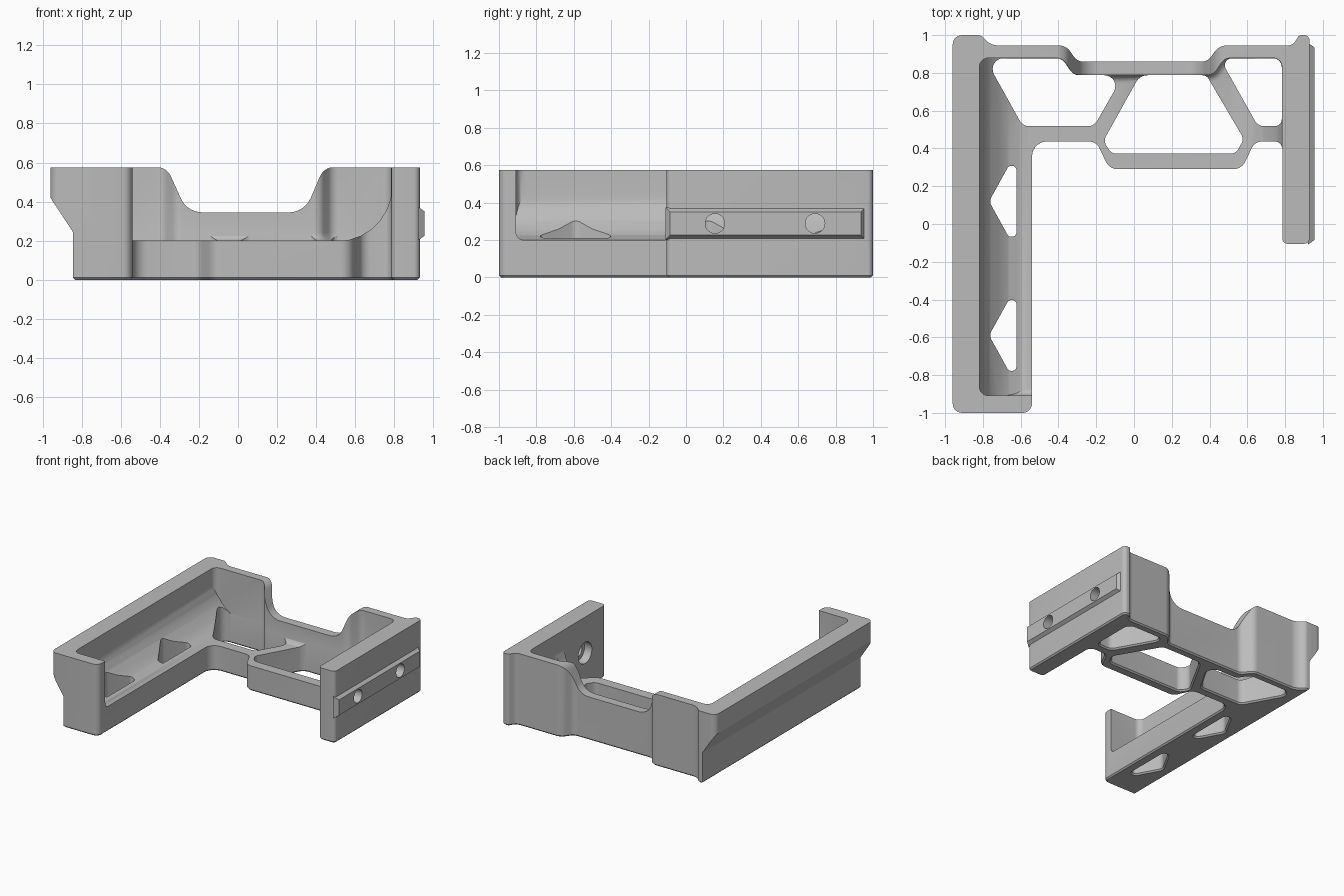
import bpy, bmesh, math
from mathutils import Vector

old = bpy.data.objects.get("Cube")
if old:
    bpy.data.objects.remove(old, do_unlink=True)

grey = bpy.data.materials.new("plain_grey")
grey.use_nodes = True
GREY = (0.5, 0.5, 0.5, 1)
grey.diffuse_color = GREY
grey.node_tree.nodes["Principled BSDF"].inputs["Base Color"].default_value = GREY


def rounded(corners, steps=7):
    """Polygon whose (u, v, radius) corners are turned into arcs."""
    out = []
    for i, (u, v, r) in enumerate(corners):
        p = Vector((u, v))
        a = (Vector(corners[i - 1][:2]) - p).normalized()
        b = (Vector(corners[(i + 1) % len(corners)][:2]) - p).normalized()
        if r == 0:
            out.append(p)
            continue
        half = a.angle(b) / 2
        centre = p + (a + b).normalized() * (r / math.sin(half))
        start = p + a * (r / math.tan(half)) - centre
        end = p + b * (r / math.tan(half)) - centre
        sweep = math.pi - 2 * half
        for k in range(steps + 1):
            t = k / steps
            out.append(centre + (start * math.sin((1 - t) * sweep)
                                 + end * math.sin(t * sweep)) / math.sin(sweep))
    return out


def outward(points):
    """Mitred outward direction at each polygon point."""
    n = len(points)
    area = sum(points[i - 1].cross(points[i]) for i in range(n))
    sign = 1 if area > 0 else -1
    normals = []
    for i in range(n):
        d = (points[(i + 1) % n] - points[i]).normalized()
        normals.append(Vector((d.y, -d.x)) * sign)
    return [(normals[i - 1] + normals[i]) / (1 + normals[i - 1].dot(normals[i]))
            for i in range(n)]


def prism(name, corners, layers, axis="z"):
    """Loft a rounded polygon through (position, outward offset) layers."""
    points = rounded(corners)
    push = outward(points)
    n = len(points)
    bm = bmesh.new()
    rings = []
    for w, offset in layers:
        moved = [p + q * offset for p, q in zip(points, push)]
        rings.append([bm.verts.new((p.x, p.y, w) if axis == "z" else (p.x, w, p.y))
                      for p in moved])
    bm.faces.new(rings[0])
    bm.faces.new(rings[-1][::-1])
    for low, high in zip(rings, rings[1:]):
        for i in range(n):
            j = (i + 1) % n
            bm.faces.new((low[i], high[i], high[j], low[j]))
    bmesh.ops.recalc_face_normals(bm, faces=bm.faces)
    mesh = bpy.data.meshes.new(name)
    bm.to_mesh(mesh)
    bm.free()
    mesh.materials.append(grey)
    obj = bpy.data.objects.new(name, mesh)
    bpy.context.collection.objects.link(obj)
    return obj


def volume(mesh):
    bm = bmesh.new()
    bm.from_mesh(mesh)
    result = bm.calc_volume()
    bm.free()
    return result


def combine(target, tool, operation="DIFFERENCE"):
    """Apply a boolean, keeping the first solver result that removes a sane amount."""
    before = volume(target.data)
    mod = target.modifiers.new("cut", "BOOLEAN")
    mod.operation, mod.object = operation, tool
    result = None
    for solver in ("MANIFOLD", "EXACT"):
        mod.solver = solver
        bpy.context.view_layer.update()
        graph = bpy.context.evaluated_depsgraph_get()
        mesh = bpy.data.meshes.new_from_object(target.evaluated_get(graph))
        if 0.2 * before < volume(mesh) < before * 0.99999:
            result = mesh
            break
    target.modifiers.remove(mod)
    if result:
        target.data = result
    bpy.data.objects.remove(tool, do_unlink=True)


def cylinder_x(name, x0, x1, y, z, r):
    bpy.ops.mesh.primitive_cylinder_add(vertices=40, radius=r, depth=x1 - x0,
                                        location=((x0 + x1) / 2, y, z),
                                        rotation=(0, math.pi / 2, 0))
    bpy.context.object.name = name
    return bpy.context.object


HEIGHT, FLOOR = 0.575, 0.2
LEFT, RIGHT = -0.82, 0.785
CHAMFER, FILLET = 0.011, 0.04
ALONG = [(-1.2, 0), (1.2, 0)]

# Full plan: long side, cross brace, short side and stepped back
body = prism("cradle_frame", [
    (-0.96, -1, .05), (-0.54, -1, .05), (-0.54, 0.437, .08), (-0.2, 0.437, .06),
    (-0.13, 0.29, .07), (0.57, 0.29, .07), (0.64, 0.437, .06), (RIGHT, 0.437, .04),
    (RIGHT, -0.105, .03), (0.93, -0.105, .03), (0.93, 1, .03), (0.875, 1, .02),
    (0.84, 0.945, .05), (0.45, 0.945, .08), (0.39, 0.86, .06), (-0.3, 0.86, .06),
    (-0.36, 0.945, .07), (-0.76, 0.945, .1), (-0.81, 1, .04), (-0.96, 1, .05)],
    [(0, -CHAMFER), (CHAMFER, 0), (HEIGHT, 0)])

# Inner cavity: small fillet all round, wide lengthwise fillets at the sides
fillet_layers = []
for k in range(5):
    angle = k * math.pi / 8
    fillet_layers.append((FLOOR + FILLET * (1 - math.cos(angle)),
                          -0.001 - FILLET * (1 - math.sin(angle))))
cavity = prism("cavity", [
    (LEFT, -0.91, .05), (RIGHT, -0.91, 0), (RIGHT, 0.88, .05), (0.48, 0.88, .06),
    (0.42, 0.79, .06), (-0.32, 0.79, .06), (-0.38, 0.88, .06), (LEFT, 0.88, .05)],
    fillet_layers + [(0.8, -0.001)])
trough = prism("trough", [
    (LEFT - .003, 0.9, 0), (LEFT - .003, FLOOR - .002, .28),
    (RIGHT + .003, FLOOR - .002, .28), (RIGHT + .003, 0.9, 0)], ALONG, "y")
combine(cavity, trough, "INTERSECT")
combine(body, cavity)

# Undercut along the outside of the long wall
combine(body, prism("undercut", [
    (-1.2, -0.1, 0), (-0.734, -0.1, 0), (-0.845, CHAMFER, 0), (-0.845, 0.245, 0),
    (-0.965, 0.428, 0), (-1.2, 0.79, 0)], ALONG, "y"))

# Lowered middle of the back wall
TOP = HEIGHT + 0.002
combine(body, prism("back_notch", [
    (-0.6, 0.8, 0), (-0.6, TOP, 0), (-0.365, TOP, .08), (-0.26, 0.345, .12),
    (0.34, 0.345, .12), (0.44, TOP, .08), (0.7, TOP, 0), (0.7, 0.8, 0)],
    [(0.7, 0), (1.2, 0)], "y"))

# Large openings between the braces, flared at the underside
THROUGH = [(-CHAMFER, 2 * CHAMFER - .0025), (CHAMFER, -.0025), (0.54, -.0025)]
openings = [
    [(-0.793, 0.88, .06), (-0.59, 0.515, .06), (-0.21, 0.515, .06), (-0.053, 0.79, .06),
     (-0.32, 0.79, .06), (-0.38, 0.88, .06)],
    [(-0.165, 0.44, .05), (-0.12, 0.37, .05), (0.54, 0.37, .05), (0.585, 0.45, .05),
     (0.385, 0.79, .04), (0.03, 0.79, .07)],
    [(0.45, 0.88, .04), (0.655, 0.515, .06), (RIGHT, 0.515, .04), (RIGHT, 0.88, .05)]]
for shape in openings:
    combine(body, prism("opening", shape, THROUGH))

# Alternating pockets and through holes along the long side
pocket = [(LEFT, 0.67, .03), (-0.775, 0.67, .03), (-0.66, 0.475, .03),
          (-0.775, 0.28, .03), (LEFT, 0.28, .03)]
hole = [(-0.62, 0.31, .025), (-0.665, 0.31, .025), (-0.77, 0.12, .05),
        (-0.665, -0.07, .025), (-0.62, -0.07, .025)]
POCKET = [(FLOOR + .001, -.0025), (0.54, -.0025)]
for shift in (0, -0.71):
    for shape, layers in ((pocket, POCKET), (hole, THROUGH)):
        combine(body, prism("side_cut", [(x, y + shift, r) for x, y, r in shape], layers))

# Chamfered accessory rail on the short wall
bpy.ops.mesh.primitive_cube_add(size=1, location=(0.9375, 0.425, 0.288))
rail = bpy.context.object
rail.name = "accessory_rail"
rail.scale = (0.035, 1.07, 0.174)
bpy.ops.object.transform_apply(location=True, rotation=False, scale=True)
for v in rail.data.vertices:
    if v.co.x > 0.94:
        v.co.y -= math.copysign(0.025, v.co.y - 0.425)
        v.co.z -= math.copysign(0.025, v.co.z - 0.288)
rail.data.materials.append(grey)

# Counterbored bolt holes through the wall and rail
for y in (0.155, 0.69):
    combine(body, cylinder_x("counterbore", 0.7, 0.85, y, 0.288, 0.085))
    for part in (body, rail):
        combine(part, cylinder_x("bolt_hole", 0.71, 1.1, y, 0.288, 0.052))

for part in (body, rail):
    bpy.ops.object.select_all(action="DESELECT")
    bpy.context.view_layer.objects.active = part
    part.select_set(True)
    bpy.ops.object.shade_smooth_by_angle(angle=math.radians(28))
